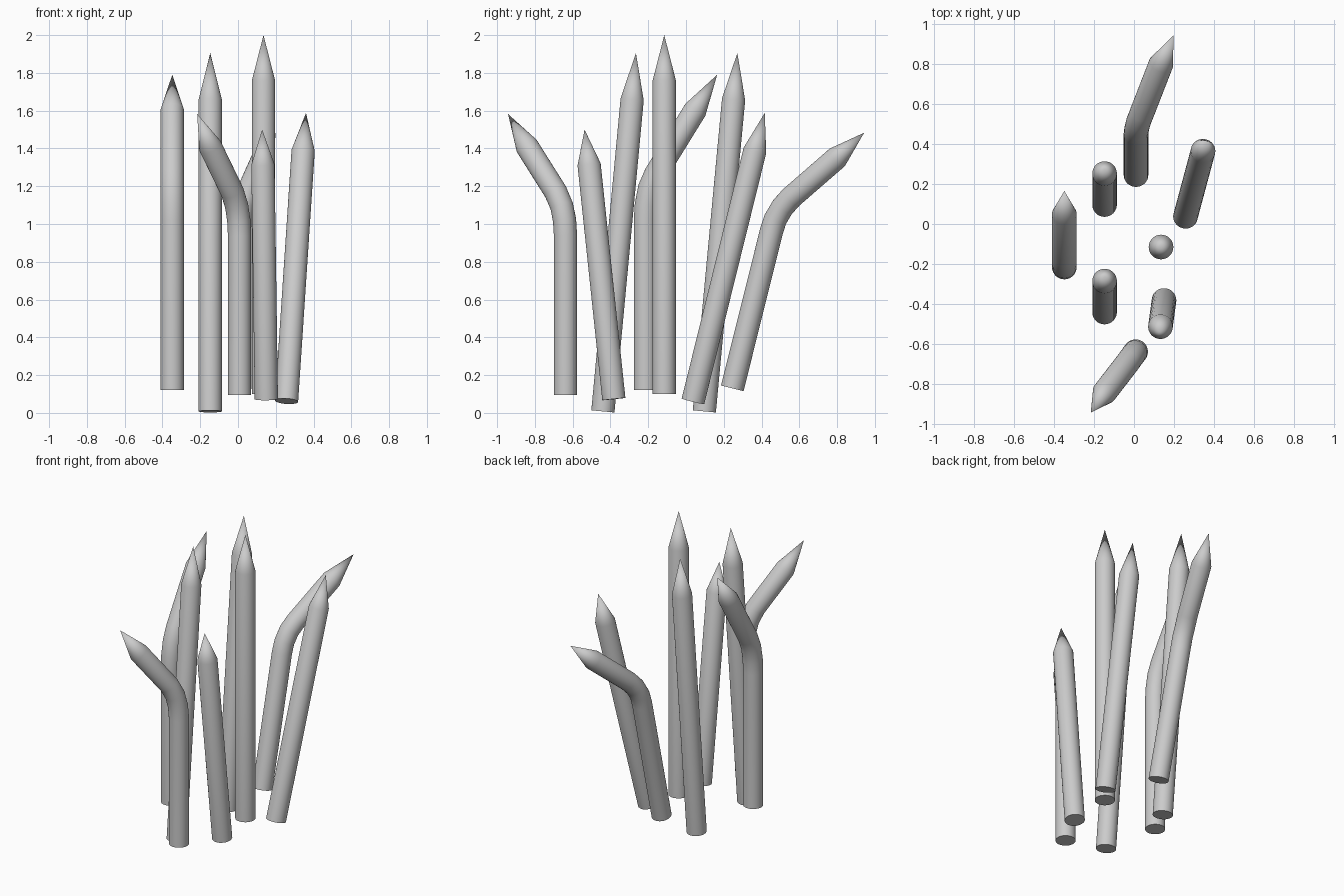
import bpy, bmesh, math
from mathutils import Vector

if "Cube" in bpy.data.objects:
    bpy.data.objects.remove(bpy.data.objects["Cube"])

RADIUS = 0.0615
SIDES = 32


def spike(name, path):
    """Round shaft swept along path; the last path point is the sharp tip."""
    pts = [Vector(p) for p in path]
    shaft, tip = pts[:-1], pts[-1]
    bm = bmesh.new()
    rings = []
    for i, p in enumerate(shaft):
        ahead = (shaft[min(i + 1, len(shaft) - 1)] - p).normalized()
        behind = (p - shaft[max(i - 1, 0)]).normalized()
        axis = (ahead + behind).normalized()
        side = Vector((0, 1, 0)).cross(axis).normalized()
        up = axis.cross(side)
        ring = []
        for k in range(SIDES):
            a = 2 * math.pi * k / SIDES
            ring.append(bm.verts.new(p + RADIUS * (math.cos(a) * side + math.sin(a) * up)))
        rings.append(ring)
    apex = bm.verts.new(tip)
    bm.faces.new(rings[0][::-1])
    for k in range(SIDES):
        n = (k + 1) % SIDES
        for a, b in zip(rings, rings[1:]):
            bm.faces.new((a[k], a[n], b[n], b[k]))
        bm.faces.new((rings[-1][k], rings[-1][n], apex))
    bmesh.ops.recalc_face_normals(bm, faces=bm.faces)
    mesh = bpy.data.meshes.new(name)
    bm.to_mesh(mesh)
    bm.free()
    obj = bpy.data.objects.new(name, mesh)
    bpy.context.collection.objects.link(obj)
    bpy.ops.object.select_all(action='DESELECT')
    obj.select_set(True)
    bpy.context.view_layer.objects.active = obj
    bpy.ops.object.shade_smooth_by_angle(angle=math.radians(30))


# Straight spikes: base, cone start, tip
spike("tall_spike", [(0.135, -0.115, 0.10), (0.135, -0.115, 1.76), (0.135, -0.115, 2.0)])
for name, y in (("left_front_spike", -0.44), ("left_back_spike", 0.097)):
    spike(name, [(-0.147, y, 0.008), (-0.147, y + 0.155, 1.66), (-0.147, y + 0.175, 1.905)])
spike("short_front_spike", [(0.15, -0.382, 0.073), (0.132, -0.513, 1.315), (0.128, -0.537, 1.5)])
spike("right_leaning_spike", [(0.257, 0.037, 0.062), (0.345, 0.365, 1.39), (0.36, 0.417, 1.588)])

# Bent spikes: base, rounded bend, cone start, tip
spike("bent_left_spike", [
    (-0.348, -0.215, 0.12), (-0.348, -0.215, 1.02), (-0.348, -0.21, 1.1),
    (-0.348, -0.193, 1.19), (-0.348, -0.16, 1.265), (-0.348, 0.05, 1.605),
    (-0.348, 0.165, 1.79)])
spike("bent_front_spike", [
    (0.008, -0.638, 0.095), (0.008, -0.638, 0.94), (0.004, -0.643, 1.02),
    (-0.007, -0.658, 1.095), (-0.03, -0.69, 1.17), (-0.148, -0.843, 1.413),
    (-0.216, -0.942, 1.582)])
spike("bent_back_spike", [
    (0.01, 0.245, 0.13), (0.01, 0.452, 0.96), (0.013, 0.473, 1.025),
    (0.022, 0.51, 1.088), (0.04, 0.556, 1.14), (0.135, 0.8, 1.352),
    (0.198, 0.943, 1.483)])
